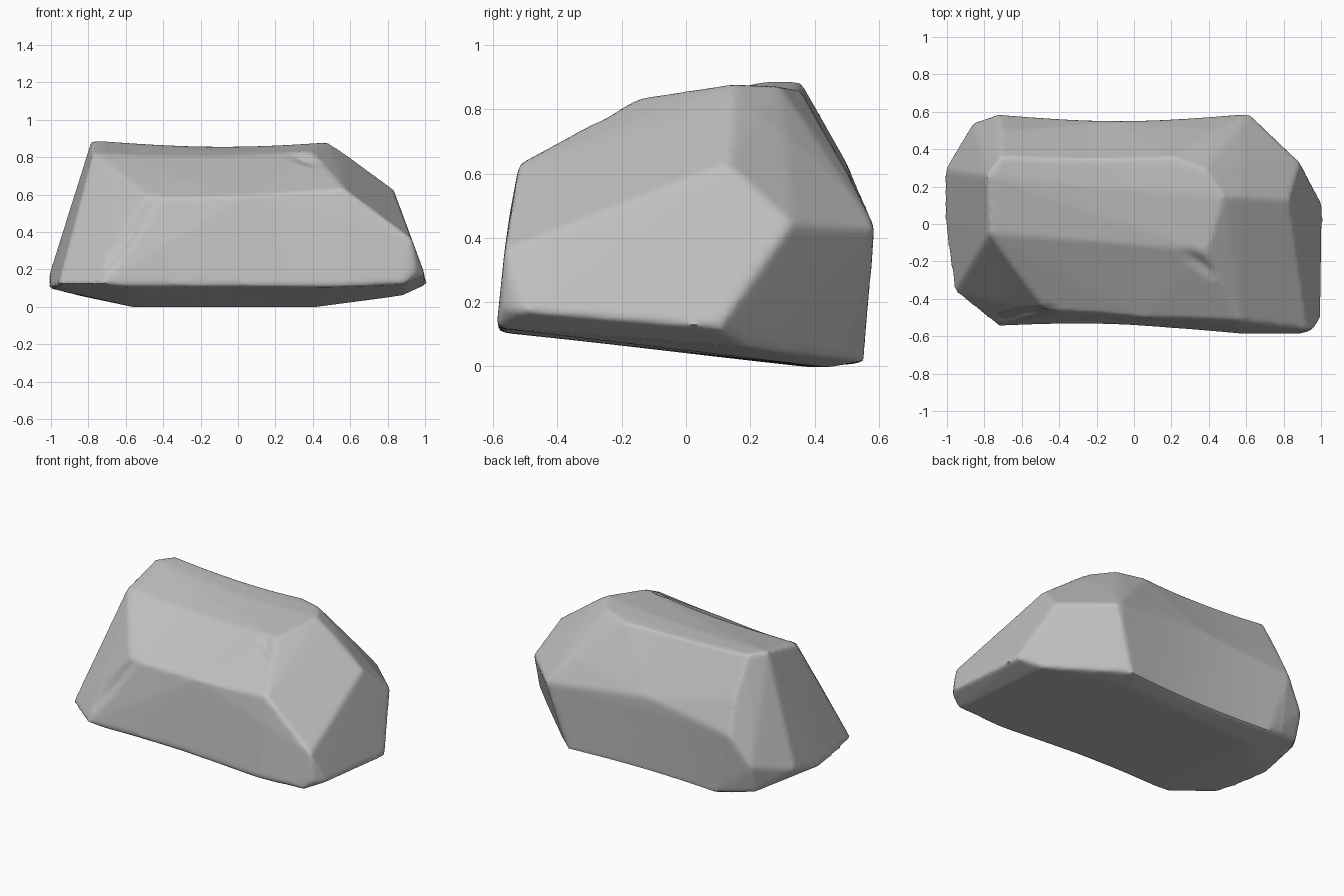
import bpy, bmesh, math
from mathutils import Vector
from mathutils.geometry import intersect_point_line

if "Cube" in bpy.data.objects:
    bpy.data.objects.remove(bpy.data.objects["Cube"], do_unlink=True)

# Facet corners of the boulder, grouped by region
top_plateau = [(-.775, -.05, .82), (-.785, .26, .885), (-.71, .36, .885), (.21, .375, .88),
               (.38, .30, .885), (.48, .15, .885), (.39, -.15, .845)]
front_shoulder = [(-.47, -.48, .59), (.05, -.53, .61), (.57, -.52, .63)]
right_end = [(.83, .13, .63), (.89, .33, .445), (.93, -.565, .36), (1.01, .10, .12),
             (1, -.50, .17)]
back_shoulder = [(.62, .585, .43), (-.73, .585, .43), (-.86, .54, .24), (-.1, .585, .52),
                 (.45, .51, .61), (-.7, .50, .64)]
front_foot = [(.88, -.59, .12), (.2, -.585, .115), (-.73, -.545, .12), (.95, -.57, .18)]
left_end = [(-.96, -.36, .12), (-1.01, 0, .10), (-1.01, .29, .17)]
underside = [(.64, .40, .035), (.48, .56, .015), (-.6, .56, .01), (-.85, .5, .06),
             (.4, .45, -.003), (-.55, .4, -.003), (.88, .2, .06), (-.6, -.53, .105),
             (.5, -.58, .105)]
corners = (top_plateau + front_shoulder + right_end + back_shoulder
           + front_foot + left_end + underside)


def make_block(name, points):
    """Convex block spanning the given corners."""
    bm = bmesh.new()
    for p in points:
        bm.verts.new(p)
    hull = bmesh.ops.convex_hull(bm, input=bm.verts)
    loose = set(hull["geom_interior"]) | set(hull["geom_unused"])
    bmesh.ops.delete(bm, geom=[g for g in loose if isinstance(g, bmesh.types.BMVert)],
                     context="VERTS")
    bmesh.ops.recalc_face_normals(bm, faces=bm.faces)
    mesh = bpy.data.meshes.new(name)
    bm.to_mesh(mesh)
    bm.free()
    obj = bpy.data.objects.new(name, mesh)
    bpy.context.collection.objects.link(obj)
    return obj


boulder = make_block("boulder", corners)
bpy.context.view_layer.objects.active = boulder
boulder.select_set(True)

# Even, dense surface with softly worn edges
remesh = boulder.modifiers.new("even_surface", "REMESH")
remesh.mode = "VOXEL"
remesh.voxel_size = 0.016
worn = boulder.modifiers.new("worn_edges", "SMOOTH")
worn.factor = 0.5
worn.iterations = 4
for modifier in (remesh.name, worn.name):
    bpy.ops.object.modifier_apply(modifier=modifier)


def carve(co, normal, start, end, width, depth):
    """Press a tapered groove along a segment into the surface."""
    a, b = Vector(start), Vector(end)
    _, t = intersect_point_line(co, a, b)
    t = min(max(t, 0), 1)
    distance = (co - a.lerp(b, t)).length
    if distance < width:
        taper = 0.4 + 0.6 * math.sin(math.pi * t)
        return normal * (-depth * taper * (1 - distance / width))
    return Vector()


# Waist along the length, plus the chipped grooves
normals = [v.normal.copy() for v in boulder.data.vertices]
for v, n in zip(boulder.data.vertices, normals):
    co = v.co.copy()
    waist = max(0, math.cos((co.x + 0.08) * math.pi / 1.3)) if abs(co.x) < 0.7 else 0
    shift = carve(co, n, (-.69, -.53, .24), (-.46, -.49, .59), 0.06, 0.035)
    shift += carve(co, n, (.30, -.17, .83), (.41, -.27, .77), 0.05, 0.02)
    co += shift
    co.y *= 1 - 0.06 * waist
    if co.z > 0.3:
        co.z -= 0.05 * waist * (co.z - 0.3)
    v.co = co

# Plain grey stone
stone = bpy.data.materials.new("grey_stone")
stone.use_nodes = True
colour = (0.53, 0.53, 0.53, 1)
stone.diffuse_color = colour
stone.node_tree.nodes["Principled BSDF"].inputs["Base Color"].default_value = colour
boulder.data.materials.append(stone)
bpy.ops.object.shade_smooth_by_angle(angle=math.radians(40))
